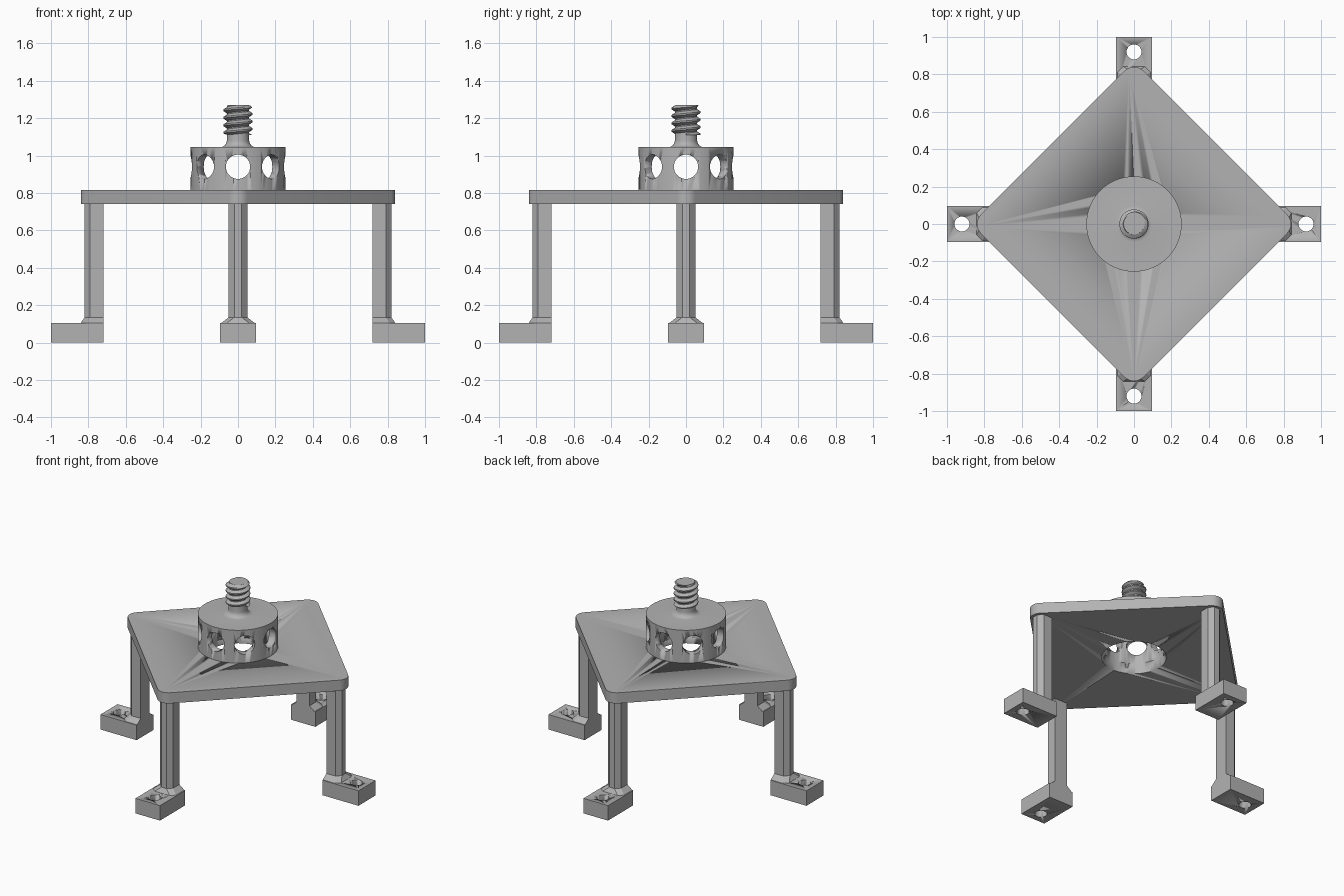
import bpy, bmesh
from math import pi, sin, cos, radians
from mathutils import Matrix

if "Cube" in bpy.data.objects:
    bpy.data.objects.remove(bpy.data.objects["Cube"])

metal = bpy.data.materials.new("grey metal")
metal.use_nodes = True
GREY = (0.45, 0.45, 0.45, 1)
metal.diffuse_color = GREY
metal.node_tree.nodes["Principled BSDF"].inputs["Base Color"].default_value = GREY


def finish(name, bm, smooth=True):
    bmesh.ops.remove_doubles(bm, verts=bm.verts, dist=1e-5)
    bmesh.ops.recalc_face_normals(bm, faces=bm.faces)
    mesh = bpy.data.meshes.new(name)
    bm.to_mesh(mesh)
    bm.free()
    mesh.materials.append(metal)
    ob = bpy.data.objects.new(name, mesh)
    bpy.context.collection.objects.link(ob)
    bpy.ops.object.select_all(action='DESELECT')
    ob.select_set(True)
    bpy.context.view_layer.objects.active = ob
    if smooth:
        bpy.ops.object.shade_smooth_by_angle(angle=radians(35))
    return ob


def loft(bm, rings):
    """Skin closed rings of equal length and cap both ends."""
    loops = [[bm.verts.new(p) for p in ring] for ring in rings]
    for a, b in zip(loops, loops[1:]):
        for i in range(len(a)):
            j = (i + 1) % len(a)
            bm.faces.new((a[i], a[j], b[j], b[i]))
    bm.faces.new(loops[0][::-1])
    bm.faces.new(loops[-1])


def lathe(bm, profile, n=64):
    loft(bm, [[(r * cos(2 * pi * i / n), r * sin(2 * pi * i / n), z)
               for i in range(n)] for r, z in profile])


def cut(ob, cutter):
    mod = ob.modifiers.new("cut", 'BOOLEAN')
    mod.operation, mod.solver, mod.object = 'DIFFERENCE', 'EXACT', cutter
    bpy.context.view_layer.objects.active = ob
    bpy.ops.object.modifier_apply(modifier=mod.name)


def cylinder(bm, r, depth, matrix, n=32):
    bmesh.ops.create_cone(bm, cap_ends=True, segments=n, radius1=r, radius2=r,
                          depth=depth, matrix=matrix)


# Diamond plate with rounded corners
bm = bmesh.new()
outline = []
for k in range(4):
    a = k * pi / 2
    for s in range(9):
        t = a - pi / 4 + s * pi / 16
        outline.append((0.77 * cos(a) + 0.07 * cos(t), 0.77 * sin(a) + 0.07 * sin(t)))
loft(bm, [[(x, y, z) for x, y in outline] for z in (0.74, 0.815)])
plate = finish("plate", bm)

# Round housing with its fillet and neck
bm = bmesh.new()
fillet = [(0.095 - 0.035 * sin(i * pi / 12), 1.08 - 0.035 * cos(i * pi / 12))
          for i in range(7)]
lathe(bm, [(0.255, 0.78), (0.255, 1.045)] + fillet + [(0.06, 1.12)])
housing = finish("housing", bm)

# Hollow the housing and plate from below, then drill the side holes
bm = bmesh.new()
cylinder(bm, 0.205, 0.4, Matrix.Translation((0, 0, 0.8)), 64)
bore = finish("bore_cutter", bm)
cut(plate, bore)
cut(housing, bore)
cutters = [bore]
for k in range(4):
    bm = bmesh.new()
    cylinder(bm, 0.065, 0.8, Matrix.Translation((0, 0, 0.94))
             @ Matrix.Rotation(k * pi / 4, 4, 'Z') @ Matrix.Rotation(pi / 2, 4, 'X'))
    cutters.append(finish("side_hole_cutter", bm))
    cut(housing, cutters[-1])

# Threaded stud: core plus a helical ridge tapered at the tip
bm = bmesh.new()
lathe(bm, [(0.058, 1.1), (0.058, 1.262), (0.056, 1.27)], 48)
finish("stud_core", bm)

bm = bmesh.new()
pitch, low, high, steps = 0.04, 1.11, 1.27, 48
ridge = []
for i in range(int(steps * 4.4)):
    t = 2 * pi * i / steps
    zc = low - 0.008 + pitch * i / steps
    ring = []
    for r, dz in ((0.055, -0.019), (0.078, -0.004), (0.078, 0.004), (0.055, 0.019)):
        z = min(max(zc + dz, low), high)
        r = min(r, 0.064 + high - z)
        ring.append((r * cos(t), r * sin(t), z))
    ridge.append(ring)
loft(bm, ridge)
finish("stud_thread", bm)


# Legs: a post with clipped outer corners, flaring into a drilled foot
def post_ring(z, outer, half, clip):
    return [(0.72, -half, z), (outer - clip, -half, z), (outer, clip - half, z),
            (outer, half - clip, z), (outer - clip, half, z), (0.72, half, z)]


def foot_ring(z):
    return [(x, y, z) for x, y in ((0.72, -0.095), (1, -0.095), (1, 0.095), (0.72, 0.095))]


for k, side in enumerate(("left", "back", "right", "front")):
    turn = Matrix.Rotation(k * pi / 2, 4, 'Z')
    bm = bmesh.new()
    loft(bm, [post_ring(0.1, 0.845, 0.095, 0.03), post_ring(0.135, 0.82, 0.05, 0.03),
              post_ring(0.745, 0.82, 0.05, 0.03)])
    bm.transform(turn)
    finish(side + "_leg", bm, False)

    bm = bmesh.new()
    loft(bm, [foot_ring(0), foot_ring(0.105)])
    bm.transform(turn)
    foot = finish(side + "_foot", bm)
    bm = bmesh.new()
    cylinder(bm, 0.04, 0.4, turn @ Matrix.Translation((0.92, 0, 0.05)))
    cutters.append(finish("foot_hole_cutter", bm))
    cut(foot, cutters[-1])

# Cutters are no longer needed
for c in cutters:
    bpy.data.objects.remove(c)
